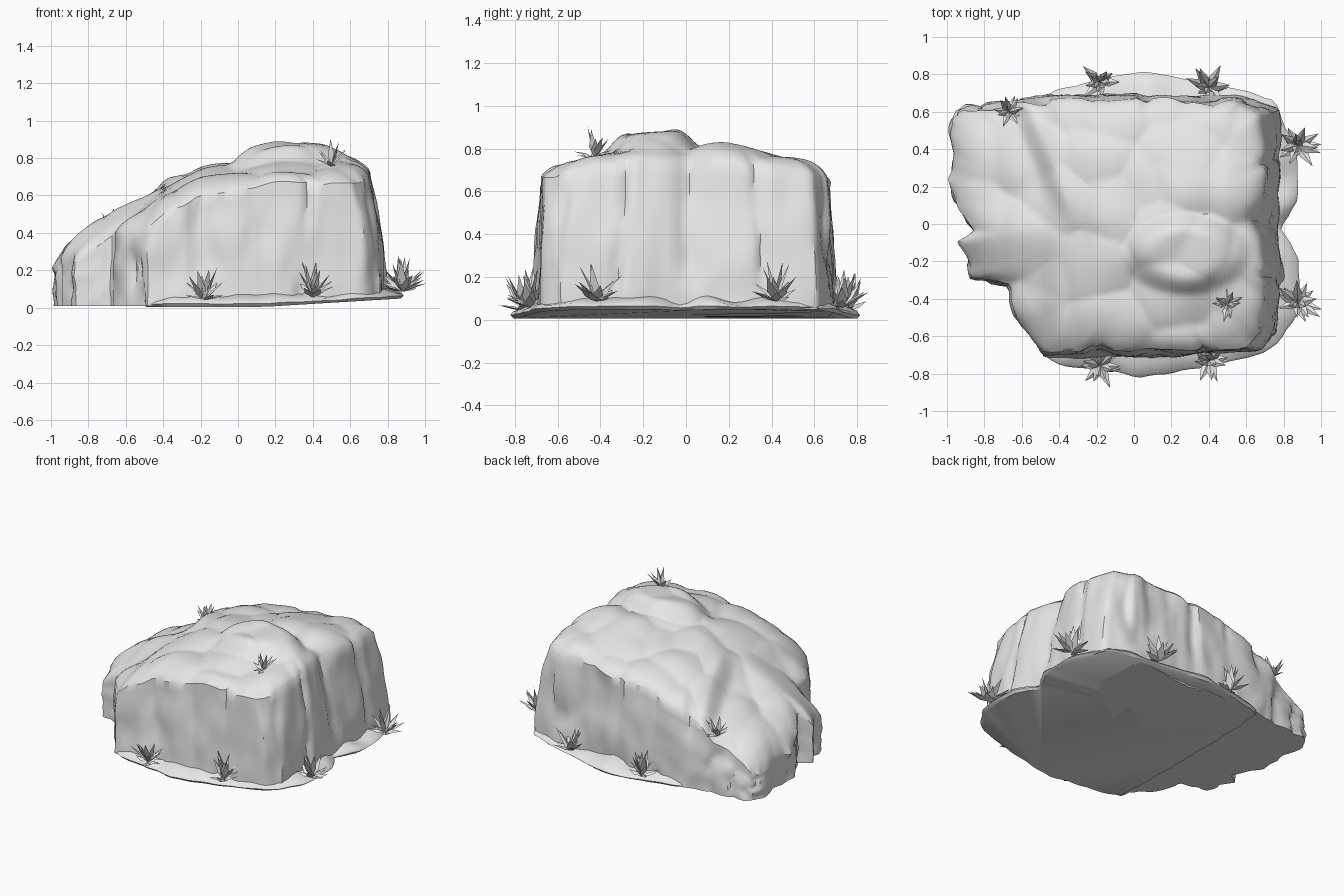
import bpy, bmesh, math, random
from mathutils import Vector, noise

random.seed(4)
cube = bpy.data.objects.get("Cube")
if cube:
    bpy.data.objects.remove(cube, do_unlink=True)

stone = bpy.data.materials.new("pale_grey_stone")
stone.use_nodes = True
GREY = (0.8, 0.8, 0.8, 1)
stone.diffuse_color = GREY
stone.node_tree.nodes["Principled BSDF"].inputs["Base Color"].default_value = GREY


def make_object(name, bm, angle):
    bmesh.ops.recalc_face_normals(bm, faces=bm.faces)
    mesh = bpy.data.meshes.new(name)
    bm.to_mesh(mesh)
    bm.free()
    mesh.materials.append(stone)
    obj = bpy.data.objects.new(name, mesh)
    bpy.context.collection.objects.link(obj)
    bpy.ops.object.select_all(action='DESELECT')
    obj.select_set(True)
    bpy.context.view_layer.objects.active = obj
    bpy.ops.object.shade_smooth_by_angle(angle=math.radians(angle))


def resample(points, count):
    """Spread points evenly along a closed outline."""
    pts = [Vector((x, y, 0)) for x, y in points]
    pairs = list(zip(pts, pts[1:] + pts[:1]))
    step = sum((b - a).length for a, b in pairs) / count
    out, offset = [], 0.0
    for a, b in pairs:
        size = (b - a).length
        while offset < size and len(out) < count:
            out.append(a.lerp(b, offset / size))
            offset += step
        offset -= size
    return out


def loft(rings):
    """Join rings of points and close both ends."""
    bm = bmesh.new()
    loops = [[bm.verts.new(p) for p in ring] for ring in rings]
    n = len(loops[0])
    for low, high in zip(loops, loops[1:]):
        for i in range(n):
            j = (i + 1) % n
            bm.faces.new((low[i], low[j], high[j], high[i]))
    bm.faces.new(loops[0][::-1])
    bm.faces.new(loops[-1])
    return bm


def smooth(a, b, v):
    t = min(1, max(0, (v - a) / (b - a)))
    return t * t * (3 - 2 * t)


def ground(x):
    return 0.01 + 0.06 * max(0, x - 0.15)


# Crest heights along the length, low at one end
CREST = [(-1.1, 0.24), (-0.98, 0.29), (-0.92, 0.36), (-0.8, 0.43), (-0.65, 0.52),
         (-0.5, 0.58), (-0.4, 0.65), (-0.2, 0.73), (0, 0.77), (0.2, 0.8),
         (0.5, 0.81), (0.7, 0.78), (0.9, 0.75)]


def height(x, y):
    z = CREST[-1][1]
    for (xa, za), (xb, zb) in zip(CREST, CREST[1:]):
        if xa <= x <= xb:
            z = za + (zb - za) * (x - xa) / (xb - xa)
            break
    # Crown across the width, with a lower front corner at the thin end
    z -= (0.04 + 0.05 * smooth(-0.9, -0.4, x)) * (y / 0.66) ** 2
    z -= 0.07 * smooth(0, -0.4, y) * smooth(-0.3, -0.7, x)
    # Slanting ledge across the back half of the slope
    d = x + 0.62 - (0.65 - y) * 0.4
    z += (0.07 * smooth(-0.06, 0.06, d) - 0.035) * math.exp(-16 * d * d) * smooth(-0.1, 0.2, y)
    # Soft boulders, one large dome and uneven ground
    near = noise.voronoi(Vector((x * 3.2, y * 3.2, 0.4)))[0][0]
    z += 0.02 - 0.07 * near * near
    dome = 1 - ((x - 0.28) / 0.36) ** 2 - ((y + 0.16) / 0.23) ** 2
    z += 0.08 * smooth(0, 0.8, dome)
    z += 0.025 * noise.noise(Vector((x * 3.5, y * 3.5, 2)))
    return z


def weather(p, t):
    """Push a wall point in along wandering cracks and dents."""
    drift = noise.noise_vector(Vector((p.x * 2, p.y * 2, t * 1.2))) * 0.3
    d = noise.voronoi(Vector((p.x * 3.5 + drift.x, p.y * 3.5 + drift.y, 0.2)))[0]
    crack = max(0, 1 - (d[1] - d[0]) / 0.2)
    mask = smooth(-0.45, 0.15, noise.noise(Vector((p.x * 3, p.y * 3, t * 1.5 + 5))))
    dent = noise.noise(Vector((p.x * 5, p.y * 5, t * 2)))
    dent += 0.5 * noise.noise(Vector((p.x * 10, p.y * 10, t * 4)))
    return p - p.normalized() * (0.035 * crack * mask + 0.018 * dent + 0.004)


# Main rock: cracked cliff walls topped by a lumpy slope
ROCK = [(0.78, -0.6), (0.81, -0.3), (0.77, -0.02), (0.81, 0.3), (0.78, 0.62),
        (0.6, 0.69), (0.2, 0.7), (-0.3, 0.7), (-0.62, 0.68), (-0.97, 0.63),
        (-0.99, 0.5), (-0.96, 0.38), (-1, 0.25), (-0.95, 0.08), (-0.86, -0.04),
        (-0.95, -0.1), (-0.87, -0.3), (-0.68, -0.34), (-0.64, -0.5), (-0.56, -0.61),
        (-0.48, -0.71), (-0.2, -0.71), (0.1, -0.72), (0.4, -0.7), (0.7, -0.68)]
base = resample(ROCK, 220)
rim = [Vector((p.x - 0.1 * smooth(0.5, 0.75, p.x), p.y * 0.965, 0)) for p in base]

rings = []
WALL = 12
EDGE = 0.045
for k in range(WALL):
    t = k / WALL
    ring = []
    for a, b in zip(base, rim):
        p = weather(a.lerp(b, t ** 1.8), t)
        p.z = ground(a.x) * (1 - t) + (height(b.x, b.y) - EDGE) * t
        ring.append(p)
    rings.append(ring)
rim = [weather(p, 1) for p in rim]
TOP = 34
for k in range(TOP):
    s = 1 - k / TOP
    rings.append([Vector((p.x * s, p.y * s, height(p.x * s, p.y * s) - EDGE * s ** 16))
                  for p in rim])
make_object("rock_body", loft(rings), 38)

# Low earth skirt around the foot, tucked under the rock at the thin end
SKIRT = [(-0.48, -0.7), (-0.38, -0.76), (-0.1, -0.79), (0.03, -0.82), (0.25, -0.79),
         (0.5, -0.74), (0.7, -0.69), (0.78, -0.62), (0.85, -0.52), (0.89, -0.4),
         (0.88, -0.2), (0.84, -0.1), (0.78, -0.02), (0.83, 0.05), (0.87, 0.12),
         (0.88, 0.3), (0.85, 0.45), (0.78, 0.58), (0.75, 0.66), (0.55, 0.72),
         (0.2, 0.79), (0.05, 0.81), (-0.12, 0.79), (-0.3, 0.74), (-0.48, 0.69),
         (-0.5, 0.3), (-0.5, -0.3)]
edge = resample(SKIRT, 120)
rings = []
for scale, lift in [(0.98, -0.005), (1, 0.01), (0.985, 0.025), (0.92, 0.042), (0.84, 0.06)]:
    ring = []
    for p in edge:
        wave = 0.7 * max(0, lift) * noise.noise(p * 6)
        spread = scale * (1 + 0.015 * noise.noise(p * 9))
        ring.append(Vector((p.x * spread, p.y * spread, ground(p.x) + lift + wave)))
    rings.append(ring)
make_object("foot_skirt", loft(rings), 40)


# Spiky grass tufts made of tapered three-sided blades
def tuft(name, place, scale, blades=16):
    bm = bmesh.new()
    for i in range(blades):
        turn = i * 2.4 + random.uniform(-0.3, 0.3)
        rise = random.uniform(0.1, 1.4)
        d = Vector((math.cos(turn) * math.cos(rise), math.sin(turn) * math.cos(rise),
                    math.sin(rise)))
        length = scale * (0.11 + 0.08 * math.sin(rise)) * random.uniform(0.75, 1)
        side = d.cross(Vector((0, 0, 1))).normalized()
        up = side.cross(d)
        start = bm.verts.new(place)
        tip = bm.verts.new(place + d * length)
        middle = place + d * length * 0.4
        ring = [bm.verts.new(middle + o * scale) for o in
                (side * 0.023, up * 0.012, side * -0.023)]
        for a, b in zip(ring, ring[1:] + ring[:1]):
            bm.faces.new((start, b, a))
            bm.faces.new((a, b, tip))
    make_object(name, bm, 20)


for side, word in ((-1, "front"), (1, "back")):
    tuft(word + "_tuft_low", Vector((-0.18, 0.76 * side, 0.04)), 1.05)
    tuft(word + "_tuft_high", Vector((0.4, 0.73 * side, 0.055)), 1.1)
    tuft(word + "_end_tuft", Vector((0.875, 0.42 * side, 0.085)), 1.1)
for name, x, y in (("slope_tuft", -0.67, 0.6), ("summit_tuft", 0.5, -0.43)):
    tuft(name, Vector((x, y, height(x, y) - 0.01)), 0.8, 12)
